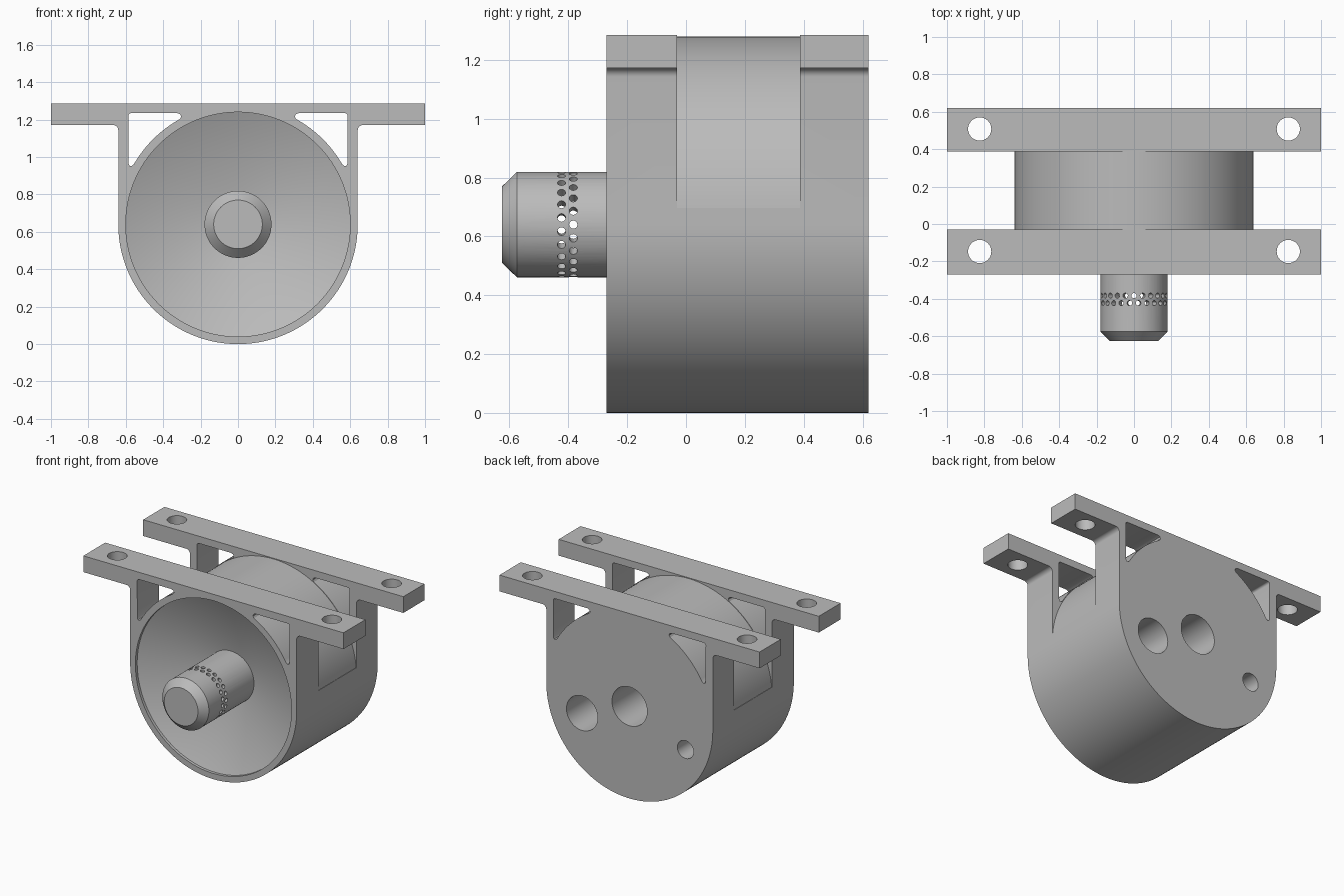
import bpy, bmesh
from math import cos, sin, pi, radians
from mathutils import Matrix, Vector

if "Cube" in bpy.data.objects:
    bpy.data.objects.remove(bpy.data.objects["Cube"])

grey = bpy.data.materials.new("plain_grey")
grey.use_nodes = True
grey.diffuse_color = (0.5, 0.5, 0.5, 1)
grey.node_tree.nodes["Principled BSDF"].inputs["Base Color"].default_value = (0.5, 0.5, 0.5, 1)

AXIS_Z, RADIUS = 0.64, 0.64
FRONT, BACK = -0.27, 0.62
BORE = 0.135


def finish(name, bm):
    bmesh.ops.recalc_face_normals(bm, faces=bm.faces)
    mesh = bpy.data.meshes.new(name)
    bm.to_mesh(mesh)
    bm.free()
    mesh.materials.append(grey)
    obj = bpy.data.objects.new(name, mesh)
    bpy.context.collection.objects.link(obj)
    return obj


def arc(cx, cz, r, start, end, steps):
    angles = [radians(start + (end - start) * i / steps) for i in range(steps + 1)]
    return [(cx + r * cos(a), cz + r * sin(a)) for a in angles]


def prism(name, outline, y0, y1):
    """Extrude an x-z outline along y."""
    bm = bmesh.new()
    face = bm.faces.new([bm.verts.new((x, y0, z)) for x, z in outline])
    moved = bmesh.ops.extrude_face_region(bm, geom=[face])["geom"]
    verts = [v for v in moved if isinstance(v, bmesh.types.BMVert)]
    bmesh.ops.translate(bm, verts=verts, vec=(0, y1 - y0, 0))
    return finish(name, bm)


def lathe(name, profile, steps=96):
    """Turn a radius-y profile around the drum axis."""
    bm = bmesh.new()
    verts = [bm.verts.new((r, y, AXIS_Z)) for r, y in profile]
    edges = [bm.edges.new(pair) for pair in zip(verts, verts[1:])]
    bmesh.ops.spin(bm, geom=verts + edges, cent=(0, 0, AXIS_Z), axis=(0, 1, 0),
                   angle=2 * pi, steps=steps)
    bmesh.ops.remove_doubles(bm, verts=bm.verts, dist=0.0002)
    return finish(name, bm)


def add_rod(bm, a, b, r, sides):
    a, b = Vector(a), Vector(b)
    turn = (b - a).to_track_quat('Z', 'Y').to_matrix().to_4x4()
    bmesh.ops.create_cone(bm, cap_ends=True, segments=sides, radius1=r, radius2=r,
                          depth=(b - a).length,
                          matrix=Matrix.Translation((a + b) / 2) @ turn)


def rod(name, a, b, r, sides=48):
    bm = bmesh.new()
    add_rod(bm, a, b, r, sides)
    return finish(name, bm)


def activate(obj):
    bpy.ops.object.select_all(action='DESELECT')
    obj.select_set(True)
    bpy.context.view_layer.objects.active = obj


def cut(obj, cutter):
    activate(obj)
    mod = obj.modifiers.new("cut", 'BOOLEAN')
    mod.operation, mod.solver, mod.object = 'DIFFERENCE', 'EXACT', cutter
    bpy.ops.object.modifier_apply(modifier=mod.name)
    bpy.data.objects.remove(cutter)


def mirror(points):
    return [(-x, z) for x, z in reversed(points)]


# Drum with mounting flanges: one outline along the whole length
half = [(1, 1.285), (1, 1.172)]
half += arc(0.67, 1.142, 0.03, 90, 180, 8)
half += arc(0, AXIS_Z, RADIUS, 0, -90, 48)
housing = prism("drum_housing", half + mirror(half[:-1]), FRONT, BACK)

# Gap between the two brackets, leaving the round drum
gap = [(1.1, 0.696)] + arc(0, AXIS_Z, RADIUS, 5, 175, 90) + [(-1.1, 0.696), (-1.1, 1.5), (1.1, 1.5)]
cut(housing, prism("gap_cutter", gap, -0.03, 0.387))

# Curved triangular windows beside the drum
window = arc(0, AXIS_Z, 0.643, 30, 61, 20)
window += [(0.304, 1.215), (0.308, 1.228), (0.325, 1.235)]
window += arc(0.571, 1.22, 0.015, 90, 0, 5)
window += [(0.585, 0.965), (0.58, 0.953), (0.57, 0.951)]
for outline in (window, mirror(window)):
    cut(housing, prism("window_cutter", outline, FRONT - 0.1, BACK + 0.1))

# Conical bowl in the front
cut(housing, lathe("bowl_cutter", [(0, -0.35), (0.6, -0.35), (0.6, -0.25),
                                   (0.185, -0.08), (0, -0.08)], 128))

# Central bore and two blind ports in the back
for x, z, r, y in ((0, AXIS_Z, BORE, -0.2), (0.365, 0.495, 0.12, 0.25), (-0.43, 0.455, 0.062, 0.25)):
    cut(housing, rod("port_cutter", (x, y, z), (x, BACK + 0.1, z), r, 64))

# Bolt holes in the flanges
for x in (-0.825, 0.825):
    for y in (-0.147, 0.508):
        cut(housing, rod("bolt_cutter", (x, y, 1.1), (x, y, 1.4), 0.062))

# Hollow nozzle with a chamfered closed tip
nozzle = lathe("nozzle", [(0, -0.625), (0.13, -0.625), (0.179, -0.575), (0.179, -0.06),
                          (BORE, -0.06), (BORE, -0.56), (0, -0.56)])

# Two staggered rings of small holes through the nozzle wall
bm = bmesh.new()
COUNT = 24
for y, shift in ((-0.383, 0), (-0.423, 0.5)):
    for i in range(COUNT):
        a = 2 * pi * (i + shift) / COUNT
        out = Vector((sin(a), 0, cos(a)))
        base = Vector((0, y, AXIS_Z))
        add_rod(bm, base + out * 0.125, base + out * 0.2, 0.014, 12)
cut(nozzle, finish("perforation_cutter", bm))

for obj in (housing, nozzle):
    activate(obj)
    bpy.ops.object.shade_smooth_by_angle(angle=radians(25))
